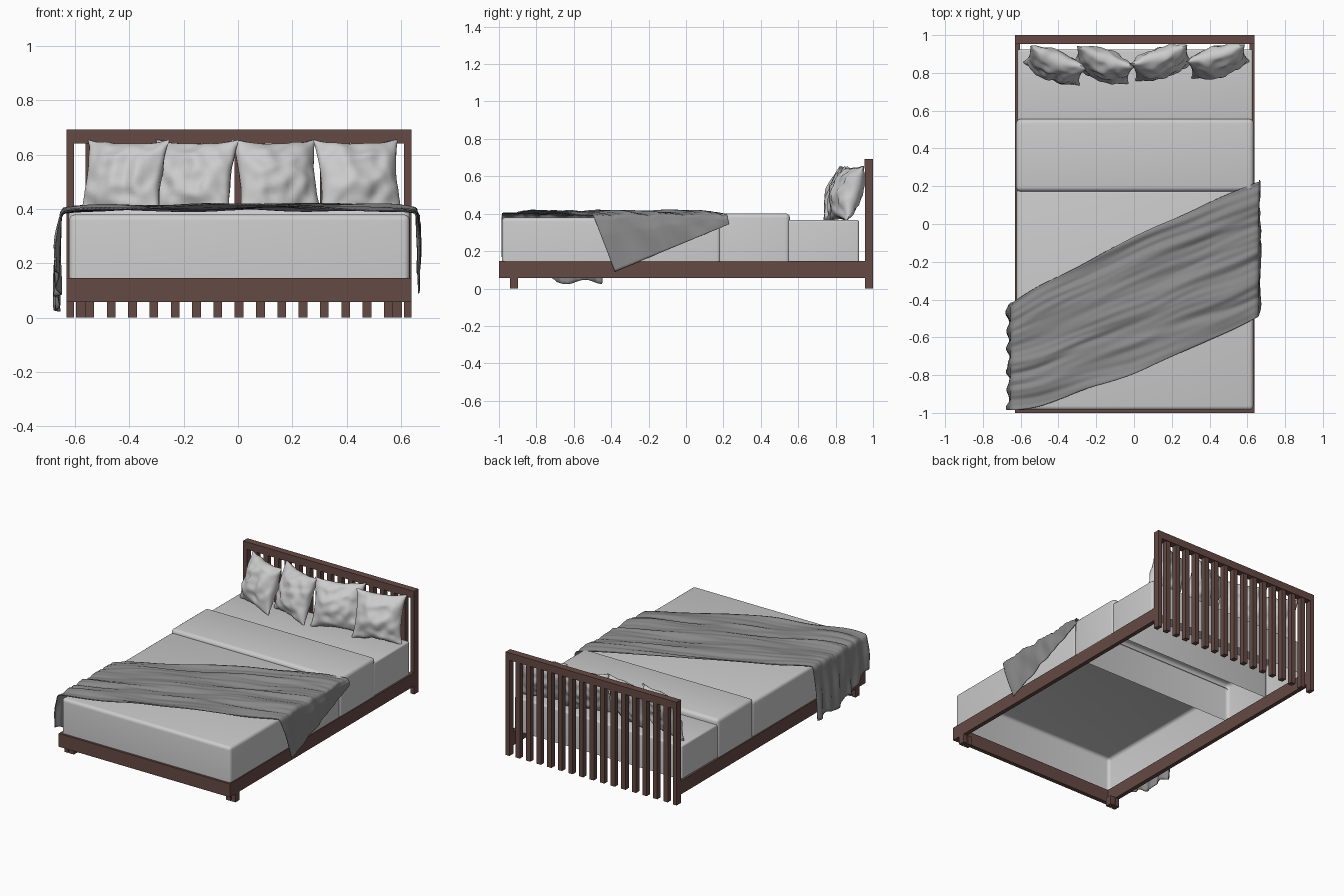
import bpy, bmesh, math
from mathutils import Vector, Matrix, noise

if "Cube" in bpy.data.objects:
    bpy.data.objects.remove(bpy.data.objects["Cube"])


def material(name, rgb):
    m = bpy.data.materials.new(name)
    m.diffuse_color = (*rgb, 1)
    m.use_nodes = True
    m.node_tree.nodes["Principled BSDF"].inputs["Base Color"].default_value = m.diffuse_color
    return m


WOOD = material("dark_wood", (0.13, 0.068, 0.058))
WOOL = material("grey_wool", (0.25, 0.25, 0.25))


def finish(name, bm, mat=None, smooth=None):
    me = bpy.data.meshes.new(name)
    bmesh.ops.recalc_face_normals(bm, faces=bm.faces)
    bm.to_mesh(me)
    bm.free()
    ob = bpy.data.objects.new(name, me)
    bpy.context.collection.objects.link(ob)
    if mat:
        me.materials.append(mat)
    if smooth:
        bpy.ops.object.select_all(action='DESELECT')
        ob.select_set(True)
        bpy.context.view_layer.objects.active = ob
        bpy.ops.object.shade_smooth_by_angle(angle=math.radians(smooth))
    return ob


def cube(lo, hi):
    bm = bmesh.new()
    lo, hi = Vector(lo), Vector(hi)
    bmesh.ops.create_cube(bm, size=1, matrix=Matrix.Translation((lo + hi) / 2)
                          @ Matrix.Diagonal((*(hi - lo), 1)))
    return bm


def board(name, lo, hi):
    return finish(name, cube(lo, hi), WOOD)


def cover(name, lo, hi, radius, front=True, back=True):
    """Bedding shell with an open underside and rounded upper edges."""
    bm = cube(lo, hi)
    edges = [e for e in bm.edges if max(v.co.z for v in e.verts) > hi[2] - 1e-4]
    bmesh.ops.bevel(bm, geom=edges, offset=radius, segments=4, profile=0.5, affect='EDGES')
    bm.normal_update()
    drop = [f for f in bm.faces if f.normal.z < -0.9
            or (not front and f.normal.y < -0.9) or (not back and f.normal.y > 0.9)]
    bmesh.ops.delete(bm, geom=drop, context='FACES')
    return finish(name, bm, None, 40)


# Bed frame
CX, HW = 0.004, 0.635
L, R = CX - HW, CX + HW
board("front_rail", (L, -1.0, 0.057), (R, -0.972, 0.146))
for side, x0, x1, f0 in (("left", L, L + 0.028, L + 0.035), ("right", R - 0.028, R, R - 0.07)):
    board(side + "_rail", (x0, -0.972, 0.057), (x1, 0.956, 0.146))
    board(side + "_front_foot", (f0, -0.94, 0), (f0 + 0.035, -0.897, 0.06))
    board(side + "_corner_foot", (x0, -0.94, 0), (x1, -0.897, 0.06))
    board(side + "_headboard_post", (x0, 0.956, 0), (x1, 1.0, 0.642))

# Headboard
board("headboard_top_rail", (L, 0.954, 0.642), (R, 1.0, 0.692))
for i in range(15):
    x = CX + (i - 7) * 0.0785
    board(f"headboard_slat_{i + 1}", (x - 0.016, 0.96, 0), (x + 0.016, 0.995, 0.642))

# Bedding
cover("mattress", (-0.617, 0.54, 0.14), (0.628, 0.925, 0.367), 0.012, front=False)
cover("duvet", (-0.622, -0.985, 0.14), (0.632, 0.185, 0.38), 0.022, back=False)
cover("duvet_fold", (-0.624, 0.172, 0.14), (0.634, 0.556, 0.402), 0.025)


# Pillows
def pillow(name, loc, yaw, seed, w=0.325, h=0.31, t=0.14, n=28):
    bm = bmesh.new()
    grids = []
    for s in (-1, 1):
        rows = []
        for j in range(n + 1):
            row = []
            for i in range(n + 1):
                u, v = -math.cos(math.pi * i / n), -math.cos(math.pi * j / n)
                u, v = (u + 2 * i / n - 1) / 2, (v + 2 * j / n - 1) / 2
                puff = (max(0, 1 - u * u) * max(0, 1 - v * v)) ** 0.55
                p = Vector((u * w / 2 * (1 - 0.11 * (1 - v * v) * u * u), s * puff * t / 2,
                            v * h / 2 * (1 - 0.11 * (1 - u * u) * v * v)))
                q = Vector((u * 2.2, v * 2.2, seed * 7.3 + s))
                edge = max(abs(u), abs(v))
                p.y += s * puff * 0.022 * noise.noise(q * 1.4)
                p.z += 0.006 * noise.noise(Vector((u * 3, v * 3, seed)))
                p.y += 0.012 * edge * noise.noise(Vector((u * 2, v * 2, seed + 31)))
                row.append(bm.verts.new(p))
            rows.append(row)
        grids.append(rows)
    for g in grids:
        for j in range(n):
            for i in range(n):
                bm.faces.new((g[j][i], g[j][i + 1], g[j + 1][i + 1], g[j + 1][i]))
    bmesh.ops.remove_doubles(bm, verts=bm.verts, dist=1e-4)
    bmesh.ops.transform(bm, verts=bm.verts, matrix=Matrix.Translation(loc)
                        @ Matrix.Rotation(math.radians(yaw), 4, 'Z')
                        @ Matrix.Rotation(math.radians(-18), 4, 'X'))
    finish(name, bm, None, 60)


for k, (x, y, yaw) in enumerate(((-0.42, 0.838, -22), (-0.165, 0.842, -20),
                                 (0.145, 0.853, 18), (0.445, 0.86, 16))):
    pillow(f"pillow_{k + 1}", (x, y, 0.508), yaw, k + 1)


# Throw blanket: wrinkled diagonal strip with both ends hanging over the sides
def lerp(a, b, t):
    return a + (b - a) * t


def throw_point(s, v):
    """s: -1..0 left drop, 0..1 across the bed, 1..2 right drop; v: front to back."""
    c = min(max(s, 0), 1)
    x = lerp(-0.642, 0.65, c)
    front = -0.985 + 0.49 * c ** 1.3
    rear = -0.415 + 0.635 * c + 0.03 * math.sin(math.pi * c)
    y = lerp(front, rear, v)
    wave = noise.noise(Vector((c * 2.2, v * 9 + c * 1.2, 1.7))) \
        + 0.6 * noise.noise(Vector((c * 4, v * 20 + c * 2, 5.1)))
    z = 0.399 + 0.016 * (0.55 + wave)
    z -= 0.012 * (abs(c - 0.5) * 2) ** 12
    y += 0.012 * noise.noise(Vector((c * 5, v * 3, 9)))
    if s < 0:
        d = -s
        hem_y = lerp(-0.985, -0.45, v)
        hem_z = 0.17 - 0.135 * min(1, v / 0.55) + 0.012 * math.sin(v * 17)
        fold = math.sin(v * 34 + d) * 0.5 + noise.noise(Vector((v * 12, d, 3)))
        x -= 0.008 + 0.022 * math.sin(min(1, d * 1.6) * math.pi / 2) * (0.6 + 0.6 * fold)
        y, z = lerp(y, hem_y, d), lerp(z, hem_z, d)
    elif s > 1:
        d = s - 1
        fold = noise.noise(Vector((v * 8, d, 13)))
        x += 0.006 + 0.014 * min(1, d * 3) * (0.6 + fold)
        y, z = lerp(y, lerp(-0.38, 0.232, v), d), lerp(z, lerp(0.09, 0.345, v), d)
    return Vector((x, y, z))


bm = bmesh.new()
NV = 80
steps = [-1 + i / 20 for i in range(20)] + [i / 80 for i in range(80)] + [1 + i / 20 for i in range(21)]
grid = [[bm.verts.new(throw_point(s, j / NV)) for j in range(NV + 1)] for s in steps]
for a, b in zip(grid, grid[1:]):
    for j in range(NV):
        bm.faces.new((a[j], b[j], b[j + 1], a[j + 1]))
throw = finish("throw_blanket", bm, WOOL, 60)
thick = throw.modifiers.new("thickness", 'SOLIDIFY')
thick.thickness = 0.005
thick.offset = 0
